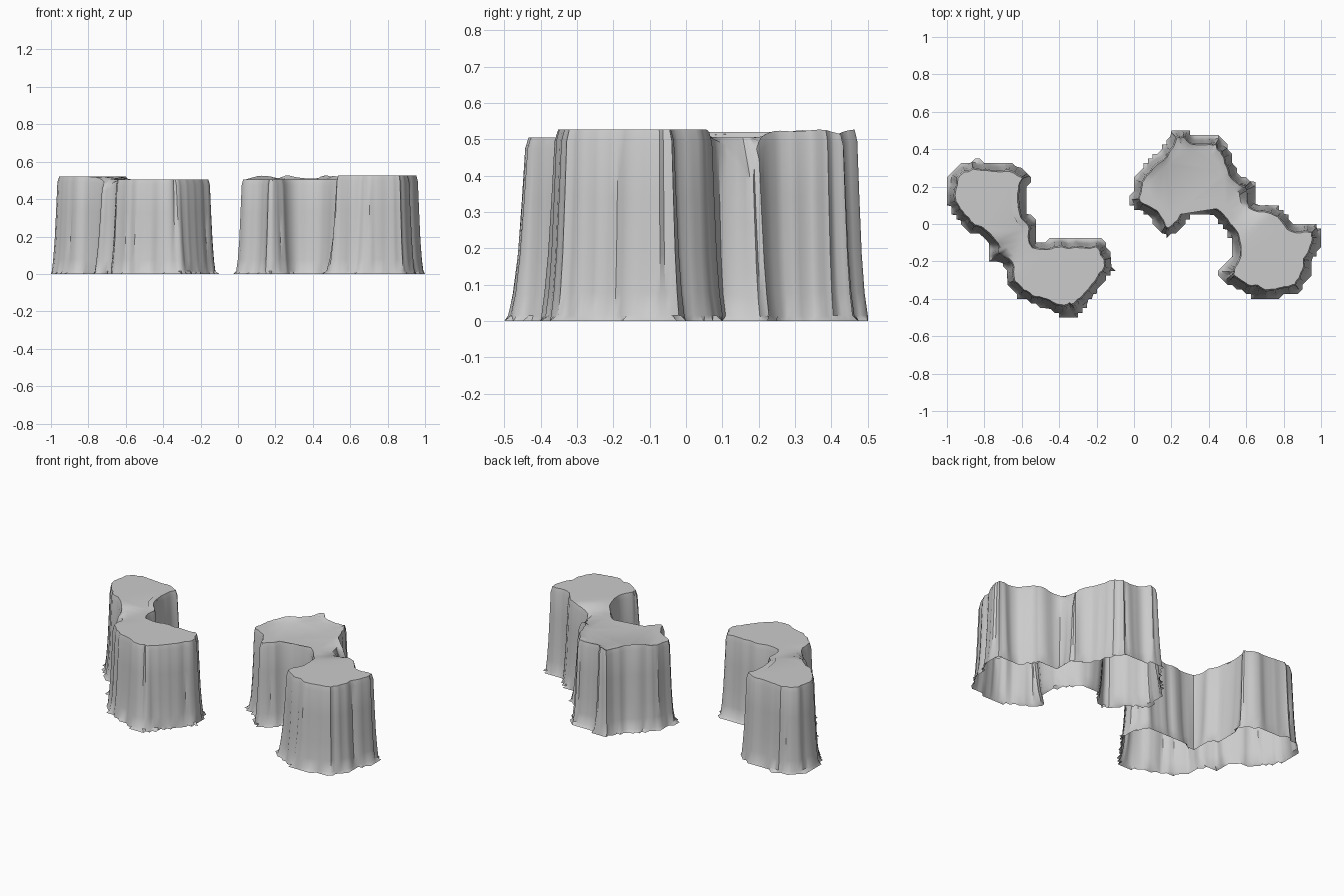
import bpy
import bmesh
import math
import random
from mathutils import Vector

random.seed(4)

default_cube = bpy.data.objects.get("Cube")
if default_cube:
    bpy.data.objects.remove(default_cube)

# Single plain stone colour
stone = bpy.data.materials.new("grey stone")
stone.use_nodes = True
stone.diffuse_color = (0.6, 0.6, 0.6, 1)
stone.node_tree.nodes["Principled BSDF"].inputs["Base Color"].default_value = stone.diffuse_color

STEP = 0.02    # spacing of the wall columns
GRID = 0.025   # ragged stair pattern along the foot


def resample(corners):
    """Walk round the closed outline with evenly spaced points."""
    points = []
    for i, corner in enumerate(corners):
        a, b = Vector(corner), Vector(corners[(i + 1) % len(corners)])
        count = max(1, round((b - a).length / STEP))
        points += [a.lerp(b, k / count) for k in range(count)]
    return points


def smooth(points, rounds):
    for _ in range(rounds):
        n = len(points)
        points = [points[i] * 0.5 + (points[i - 1] + points[(i + 1) % n]) * 0.25
                  for i in range(n)]
    return points


def inward(points):
    """Inward direction at each point of a clockwise outline."""
    n = len(points)
    result = []
    for i in range(n):
        t = (points[(i + 3) % n] - points[i - 3]).normalized()
        result.append(Vector((t.y, -t.x)))
    return result


def falloff(p, spots):
    """Sum of soft round bumps, each given as x, y, radius, amount."""
    return sum(h * math.exp(-((p.x - x) ** 2 + (p.y - y) ** 2) / (r * r))
               for x, y, r, h in spots)


def build_mesa(name, corners, plateau, rim_spots, spurs):
    foot = resample(corners)
    n = len(foot)
    base = smooth(foot, 2)
    normals = smooth(inward(base), 2)
    flutes = [random.uniform(-1, 1) for _ in range(n)]
    flutes = [(flutes[i] + flutes[i - 1] * 0.6) * 0.007 for i in range(n)]
    rim_z = [plateau(p) + falloff(p, rim_spots) for p in base]

    bm = bmesh.new()
    rings = []
    # Foot, flaring wall and rounded rim: height share, inset, flute share
    profile = ((0, 0, 0), (0.03, 0.008, 0.7), (0.15, 0.017, 1), (0.35, 0.025, 1),
               (0.65, 0.032, 0.9), (0.94, 0.038, 0.8), (1, 0.046, 0.6))
    for share, inset, flute in profile:
        ring = []
        for i, p in enumerate(base):
            depth = inset + flutes[i] * flute + falloff(p, spurs) * share ** 0.6
            q = p + normals[i] * depth
            if share == 0:
                q = Vector([round(c / GRID) * GRID for c in foot[i]])
            ring.append(bm.verts.new((q.x, q.y, rim_z[i] * share)))
        rings.append(ring)

    # Plateau edge just inside the rim
    edge = smooth([v.co.xy for v in rings[-1]], 3)
    edge = [p + d * 0.035 for p, d in zip(edge, smooth(inward(edge), 4))]
    rings.append([bm.verts.new((p.x, p.y, plateau(p))) for p in edge])

    for low, high in zip(rings, rings[1:]):
        for i in range(n):
            j = (i + 1) % n
            bm.faces.new((low[j], low[i], high[i], high[j]))
    top = bm.faces.new(list(reversed(rings[-1])))
    bmesh.ops.triangulate(bm, faces=[top])
    bmesh.ops.remove_doubles(bm, verts=bm.verts, dist=0.0005)
    bmesh.ops.recalc_face_normals(bm, faces=bm.faces)
    cap = max(bm.faces, key=lambda f: f.calc_center_median().z * abs(f.normal.z))
    if cap.normal.z < 0:
        bmesh.ops.reverse_faces(bm, faces=bm.faces)

    mesh = bpy.data.meshes.new(name)
    bm.to_mesh(mesh)
    bm.free()
    mesh.materials.append(stone)
    obj = bpy.data.objects.new(name, mesh)
    bpy.context.collection.objects.link(obj)
    bpy.ops.object.select_all(action="DESELECT")
    obj.select_set(True)
    bpy.context.view_layer.objects.active = obj
    bpy.ops.object.shade_smooth_by_angle(angle=math.radians(40))


def blend(low, high, t):
    t = min(1, max(0, t))
    return low + (high - low) * t * t * (3 - 2 * t)


# Outlines run clockwise as seen from above
right_outline = [
    (-.64, .32), (-.55, .26), (-.58, .16), (-.58, .07), (-.52, .02), (-.52, -.1),
    (-.41, -.08), (-.17, -.08), (-.12, -.18), (-.11, -.24), (-.19, -.35), (-.31, -.5),
    (-.37, -.5), (-.45, -.46), (-.54, -.43), (-.62, -.39), (-.68, -.32), (-.69, -.21),
    (-.77, -.2), (-.77, -.12), (-.8, -.07), (-.89, -.03), (-.98, .07), (-1, .13),
    (-.99, .25), (-.94, .31), (-.85, .34)]
left_outline = [
    (.21, .51), (.29, .51), (.31, .47), (.46, .47), (.53, .36), (.54, .28), (.66, .21),
    (.64, .11), (.71, .11), (.8, .08), (.84, 0), (.97, 0), (1, -.05), (.99, -.13),
    (.95, -.2), (.94, -.28), (.89, -.36), (.78, -.39), (.65, -.41), (.57, -.35),
    (.48, -.31), (.45, -.25), (.49, -.2), (.53, -.18), (.52, -.08), (.48, -.02),
    (.41, .06), (.3, .05), (.25, -.03), (.18, -.07), (.13, -.03), (.08, .05),
    (0, .08), (-.02, .11), (0, .24), (.04, .3), (.14, .39), (.18, .45)]

build_mesa("right_mesa", right_outline,
           lambda p: blend(0.505, 0.52, (p.y - p.x - 0.55) / 0.1),
           [(-.74, -.17, .06, -.045)],
           [(-.33, -.5, .07, .035), (-.75, -.18, .05, .02)])
build_mesa("left_mesa", left_outline,
           lambda p: blend(0.505, 0.527, (p.x - p.y - 0.5) / 0.15),
           [(.1, .35, .1, .02), (.27, .5, .08, .022), (.5, .38, .1, .022),
            (.53, .25, .05, .02), (.66, .19, .05, -.1)],
           [(.46, -.27, .06, .045), (.65, -.4, .05, .03), (.64, .2, .04, .02)])
